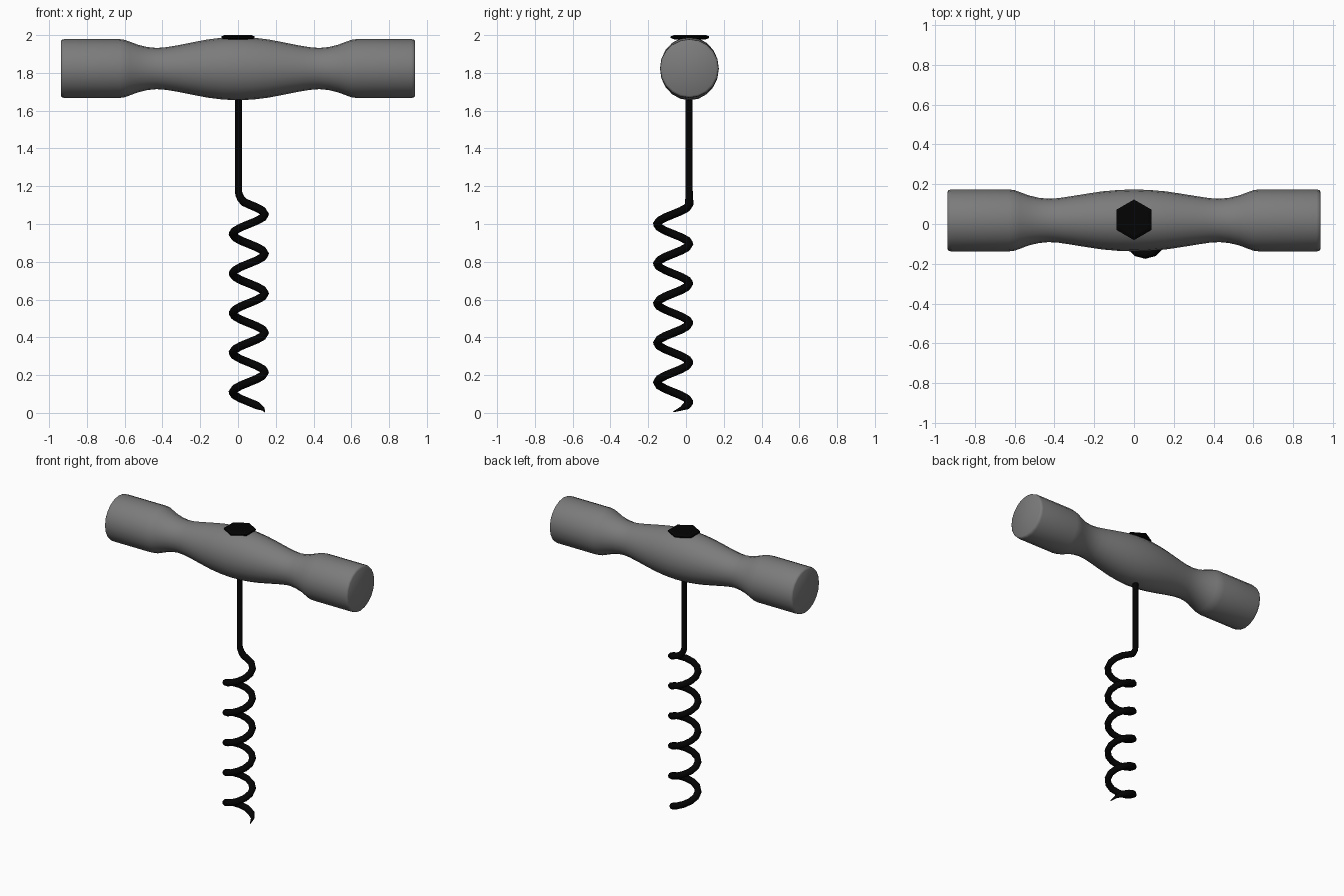
import bpy, bmesh, math
from mathutils import Matrix

if "Cube" in bpy.data.objects:
    bpy.data.objects.remove(bpy.data.objects["Cube"])


def material(name, value):
    mat = bpy.data.materials.new(name)
    mat.diffuse_color = (value, value, value, 1)
    mat.use_nodes = True
    mat.node_tree.nodes["Principled BSDF"].inputs["Base Color"].default_value = mat.diffuse_color
    return mat


metal = material("black_metal", 0.001)
grip = material("grey_grip", 0.2)
AXIS_Y, AXIS_Z = 0.018, 1.823


def mesh_object(name, bm, location, mat):
    bmesh.ops.recalc_face_normals(bm, faces=bm.faces)
    mesh = bpy.data.meshes.new(name)
    bm.to_mesh(mesh)
    bm.free()
    mesh.materials.append(mat)
    ob = bpy.data.objects.new(name, mesh)
    ob.location = location
    bpy.context.collection.objects.link(ob)
    return ob


def smooth(ob, degrees):
    bpy.ops.object.select_all(action='DESELECT')
    ob.select_set(True)
    bpy.context.view_layer.objects.active = ob
    bpy.ops.object.shade_smooth_by_angle(angle=math.radians(degrees))


def lathe(name, profile, sides, location, turn, mat):
    """Turn (x radius, y radius, height) rings around z, with capped ends."""
    bm = bmesh.new()
    rings = [[bm.verts.new((rx * math.cos(2 * math.pi * i / sides),
                            ry * math.sin(2 * math.pi * i / sides), h))
              for i in range(sides)] for rx, ry, h in profile]
    for a, b in zip(rings, rings[1:]):
        for i in range(sides):
            j = (i + 1) % sides
            bm.faces.new((a[i], a[j], b[j], b[i]))
    bm.faces.new(rings[0])
    bm.faces.new(rings[-1])
    bmesh.ops.transform(bm, matrix=turn, verts=bm.verts)
    return mesh_object(name, bm, location, mat)


# Turned handle: half profile mirrored about the middle, slightly taller there
half = [(0.168, 0.156, 0), (0.164, 0.153, 0.08), (0.154, 0.146, 0.16),
        (0.139, 0.134, 0.24), (0.123, 0.121, 0.32), (0.113, 0.112, 0.38),
        (0.109, 0.109, 0.43), (0.114, 0.114, 0.48), (0.126, 0.126, 0.53),
        (0.143, 0.143, 0.575), (0.152, 0.152, 0.60), (0.156, 0.156, 0.63),
        (0.156, 0.156, 0.918), (0.153, 0.153, 0.932), (0.144, 0.144, 0.938)]
profile = [(rx, ry, -h) for rx, ry, h in reversed(half[1:])] + half
handle = lathe("handle", profile, 20, (0, AXIS_Y, AXIS_Z),
               Matrix.Rotation(math.pi / 2, 4, 'Y'), grip)
smooth(handle, 50)

# Hexagonal bolt head with chamfered rims
rims = [(r, r, h) for r, h in ((0.085, 1.978), (0.102, 1.985),
                               (0.102, 1.993), (0.085, 2.0))]
lathe("hex_cap", rims, 6, (0, AXIS_Y + 0.003, 0),
      Matrix.Rotation(math.pi / 6, 4, 'Z'), metal)

# Shaft, bend and worm as one swept rod: x, y, z, thickness
R, CX, CY, PITCH, TOP = 0.085, 0.057, -0.068, 0.2093, 1.101
points = [(0.002, CY + R, 1.95, 0.85), (0.002, CY + R, 1.175, 0.85),
          (0.006, CY + R, 1.155, 0.9), (0.016, CY + R, 1.134, 0.95),
          (0.032, CY + R, 1.116, 1)]
STEPS, TURNS = 12, 5.25
n = round(STEPS * TURNS)
for i in range(n + 1):
    t = i / STEPS
    a = math.pi / 2 - 2 * math.pi * t
    taper = max(0.1, min(1, (n - i) / 2))
    points.append((CX + R * math.cos(a), CY + R * math.sin(a),
                   TOP + 0.003 - PITCH * t, taper))

curve = bpy.data.curves.new("worm_path", 'CURVE')
curve.dimensions = '3D'
curve.bevel_depth = 0.022
curve.bevel_resolution = 2
curve.use_fill_caps = True
spline = curve.splines.new('POLY')
spline.points.add(len(points) - 1)
for p, (x, y, z, r) in zip(spline.points, points):
    p.co = (x, y, z, 1)
    p.radius = r
source = bpy.data.objects.new("worm_path", curve)
bpy.context.collection.objects.link(source)
bpy.context.view_layer.update()
mesh = bpy.data.meshes.new_from_object(source.evaluated_get(
    bpy.context.evaluated_depsgraph_get()))
bpy.data.objects.remove(source)
worm = bpy.data.objects.new("shaft_and_worm", mesh)
bpy.context.collection.objects.link(worm)
mesh.materials.clear()
mesh.materials.append(metal)
smooth(worm, 60)
